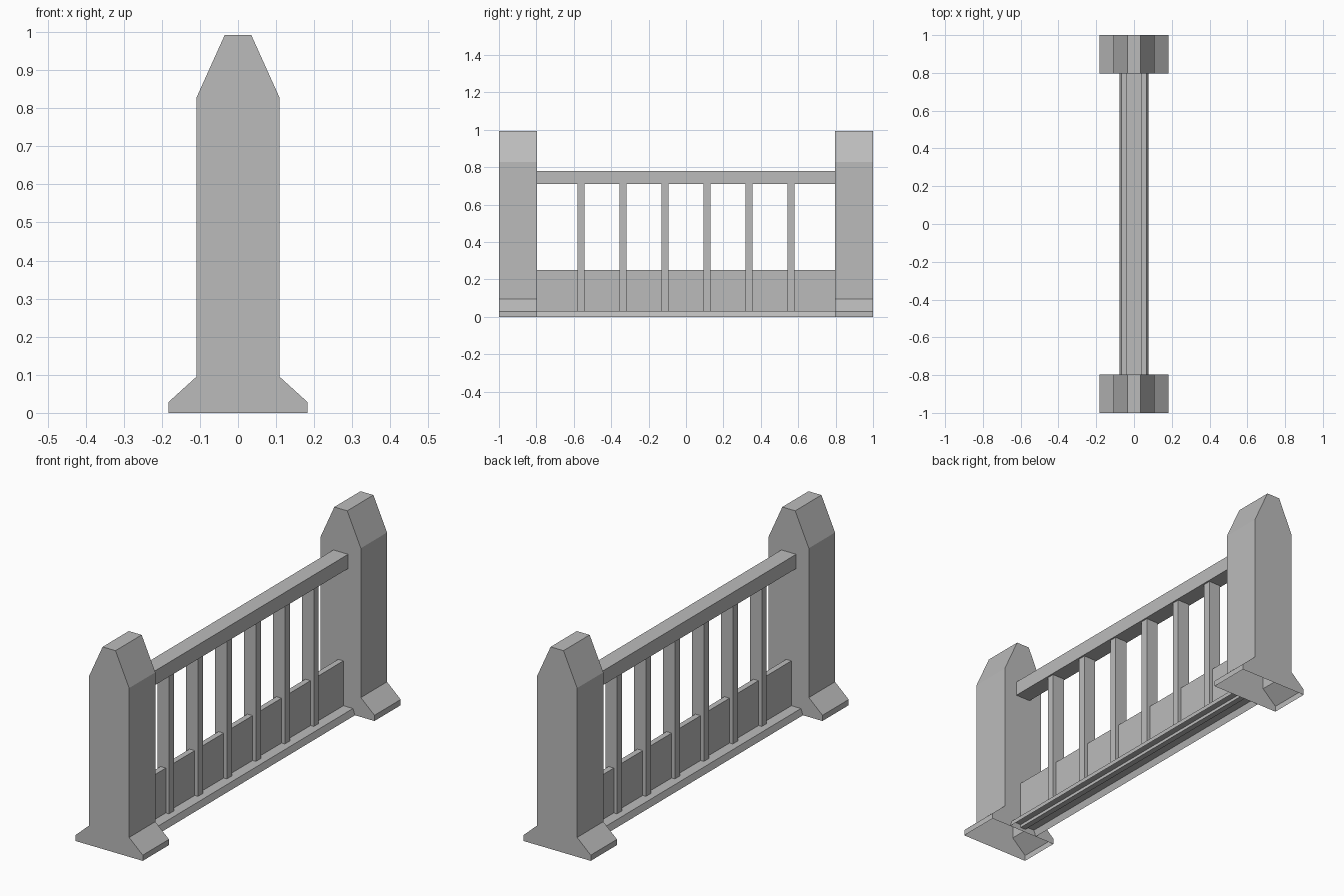
import bpy

cube = bpy.data.objects.get("Cube")
if cube:
    bpy.data.objects.remove(cube, do_unlink=True)

grey = bpy.data.materials.new("stone grey")
colour = (0.5, 0.5, 0.5, 1)
grey.diffuse_color = colour
grey.use_nodes = True
grey.node_tree.nodes["Principled BSDF"].inputs["Base Color"].default_value = colour


def extrude(name, half, y0, y1, open_bottom=False):
    """Mirror a half profile of (x, z), bottom to top, and sweep it along y."""
    outline = half + [(-x, z) for x, z in reversed(half)]
    n = len(outline)
    verts = [(x, y, z) for y in (y0, y1) for x, z in outline]
    faces = [tuple(range(n)), tuple(reversed(range(n, 2 * n)))]
    # The last side closes the underside
    for i in range(n - 1 if open_bottom else n):
        j = (i + 1) % n
        faces.append((j, i, i + n, j + n))
    mesh = bpy.data.meshes.new(name)
    mesh.from_pydata(verts, [], faces)
    mesh.materials.append(grey)
    mesh.update()
    obj = bpy.data.objects.new(name, mesh)
    bpy.context.collection.objects.link(obj)
    return obj


def bar(name, half_x, z0, z1, y0, y1):
    return extrude(name, [(half_x, z0), (half_x, z1)], y0, y1)


# End posts with a flared foot and tapered top, hollow underneath
post = [(0.183, 0), (0.183, 0.028), (0.109, 0.095), (0.109, 0.828), (0.035, 0.992)]
extrude("front_post", post, -1, -0.797, True)
extrude("back_post", post, 0.797, 1, True)

# Rails and the low wall between the posts
extrude("bottom_rail", [(0.077, 0), (0.066, 0.03)], -0.797, 0.797, True)
bar("top_rail", 0.04, 0.71, 0.78, -0.797, 0.797)
bar("low_panel", 0.014, 0.015, 0.25, -0.797, 0.797)

# Evenly spaced balusters
for i in range(6):
    y = (i - 2.5) * 0.2245
    bar(f"baluster_{i + 1}", 0.032, 0.03, 0.71, y - 0.019, y + 0.019)
